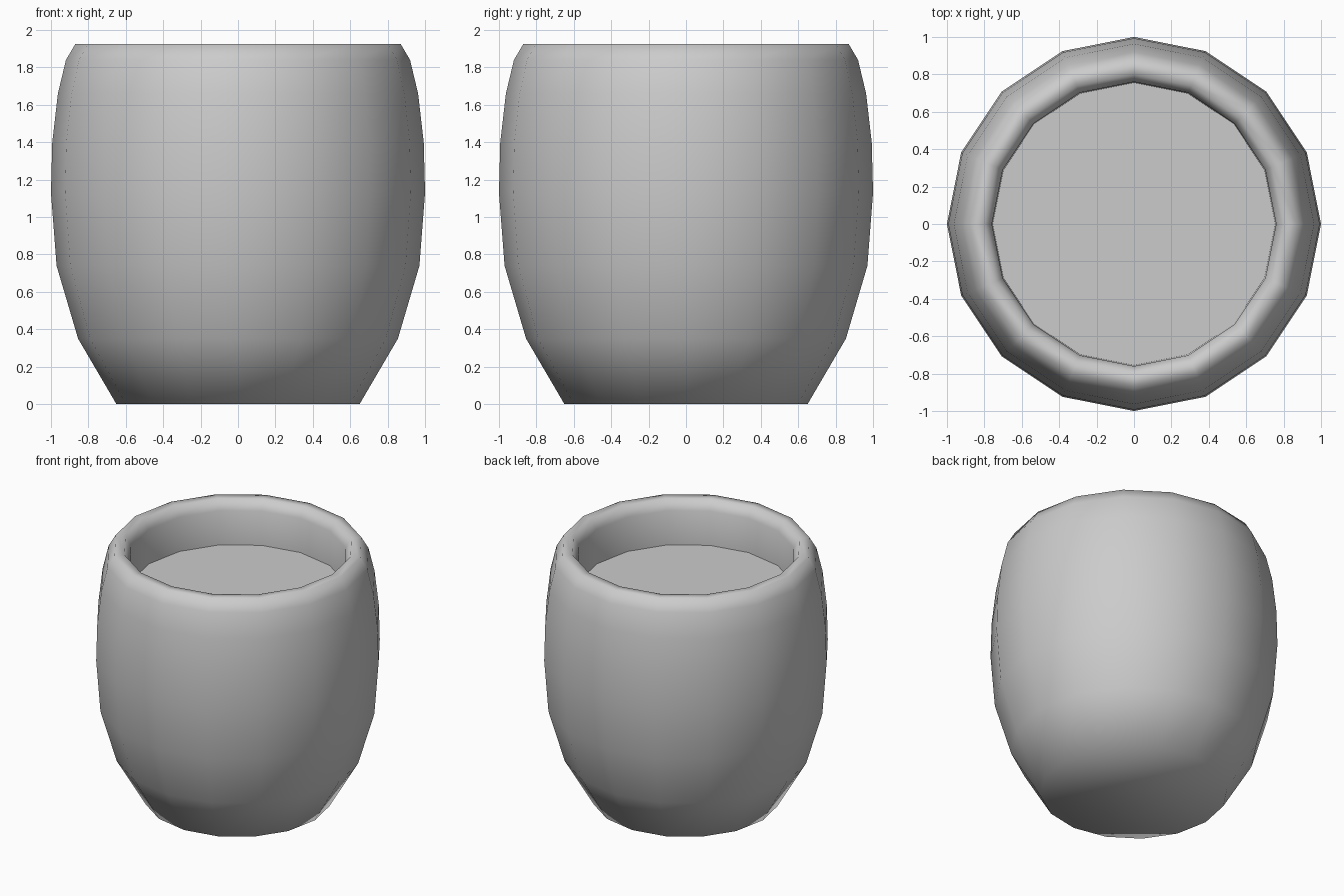
import bpy, bmesh
from math import sin, cos, pi, radians

if "Cube" in bpy.data.objects:
    bpy.data.objects.remove(bpy.data.objects["Cube"])

SIDES = 16


def ring(bm, r, z):
    return [bm.verts.new((r * cos(2 * pi * i / SIDES), r * sin(2 * pi * i / SIDES), z))
            for i in range(SIDES)]


def make_object(name, bm):
    bmesh.ops.recalc_face_normals(bm, faces=bm.faces[:])
    mesh = bpy.data.meshes.new(name)
    bm.to_mesh(mesh)
    bm.free()
    obj = bpy.data.objects.new(name, mesh)
    bpy.context.collection.objects.link(obj)
    return obj


# Barrel-shaped cup: outside wall, rounded rim, inside wall, raised inner floor
profile = [(0.65, 0), (0.855, 0.35), (0.97, 0.74), (1.0, 1.13), (0.993, 1.40),
           (0.963, 1.66), (0.92, 1.84), (0.87, 1.925), (0.80, 1.925),
           (0.76, 1.85), (0.755, 1.59)]
bm = bmesh.new()
rings = [ring(bm, r, z) for r, z in profile]
for lower, upper in zip(rings, rings[1:]):
    for i in range(SIDES):
        j = (i + 1) % SIDES
        bm.faces.new((lower[i], lower[j], upper[j], upper[i]))
bm.faces.new(rings[0][::-1])   # base
bm.faces.new(rings[-1])        # inner floor
cup = make_object("cup", bm)

# Smooth walls and rim, crisp base and floor edges
bpy.context.view_layer.objects.active = cup
cup.select_set(True)
bpy.ops.object.shade_smooth_by_angle(angle=radians(70))
